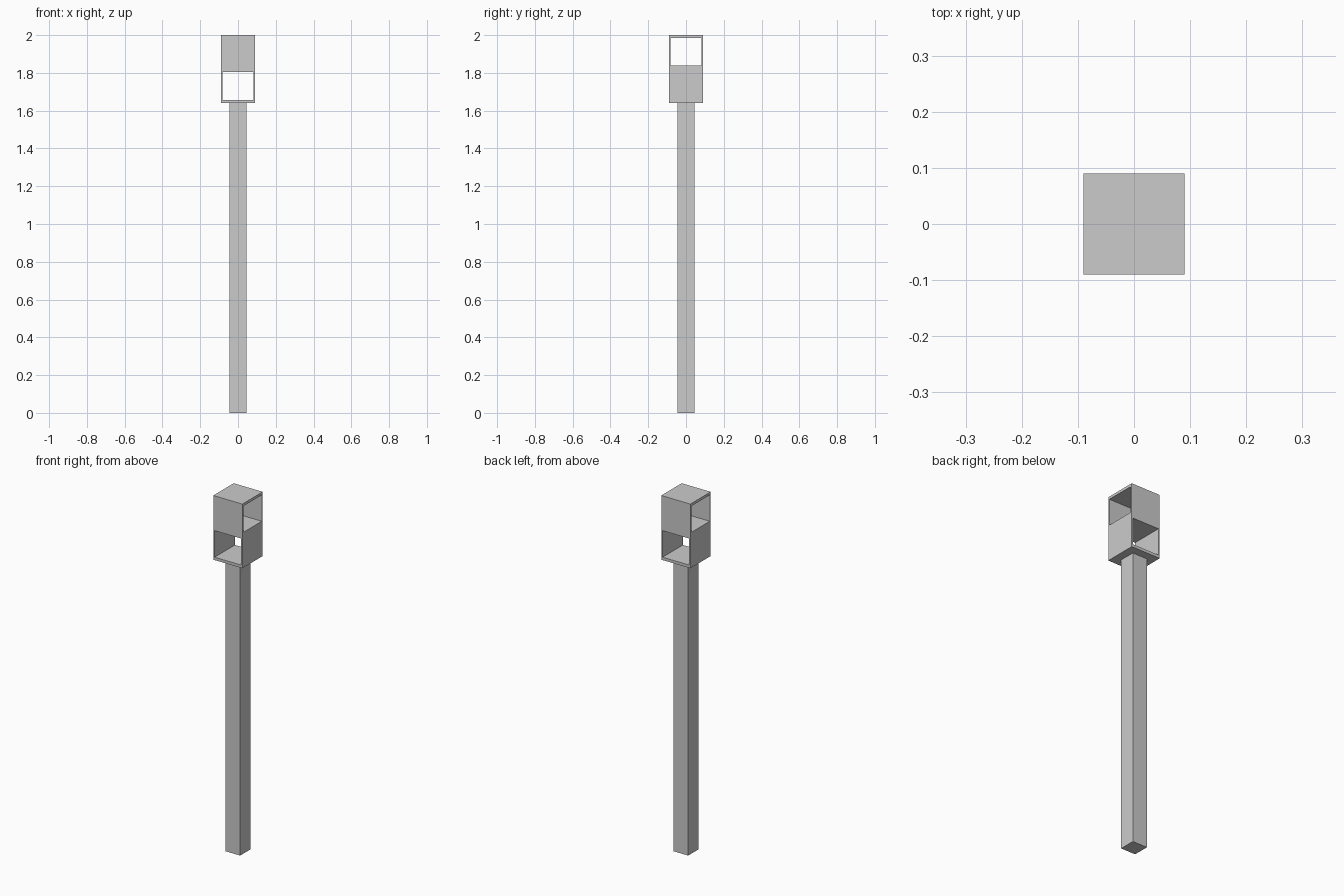
import bpy

if "Cube" in bpy.data.objects:
    bpy.data.objects.remove(bpy.data.objects["Cube"])


def box(name, half_x, half_y, z0, z1):
    """Axis-aligned box centred on x and y, spanning z0 to z1."""
    bpy.ops.mesh.primitive_cube_add(size=1, location=(0, 0, (z0 + z1) / 2))
    obj = bpy.context.object
    obj.name = name
    obj.scale = (half_x * 2, half_y * 2, z1 - z0)
    bpy.ops.object.transform_apply(location=False, rotation=False, scale=True)
    return obj


def cut(target, cutter):
    """Subtract the cutter from the target, then remove the cutter."""
    cutter.hide_render = True
    mod = target.modifiers.new("opening", 'BOOLEAN')
    mod.operation = 'DIFFERENCE'
    mod.solver = 'EXACT'
    mod.object = cutter
    bpy.context.view_layer.objects.active = target
    bpy.ops.object.modifier_apply(modifier=mod.name)
    bpy.data.objects.remove(cutter, do_unlink=True)


HEAD = 0.09      # half width of the head
OPEN = 0.082     # half width of each opening
NECK = 1.64      # where post meets head

# Square post
box("post", 0.045, 0.045, 0, NECK)

# Head with two crossed tunnels, one above the other
head = box("head", HEAD, HEAD, NECK, 2.0)
cut(head, box("lower_opening", OPEN, 0.2, 1.656, 1.805))   # front to back
cut(head, box("upper_opening", 0.2, OPEN, 1.838, 1.985))   # side to side
